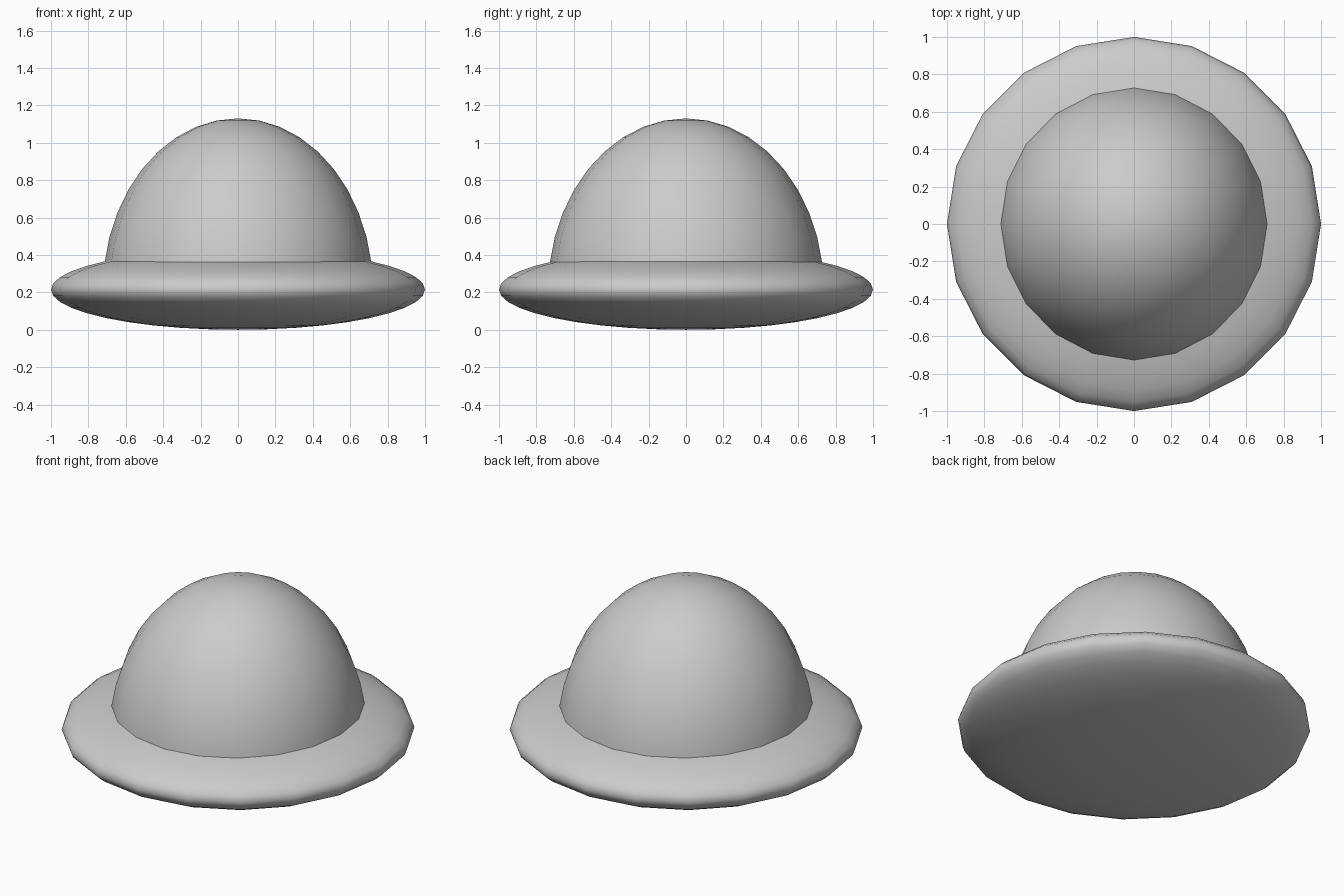
import bpy, bmesh

if "Cube" in bpy.data.objects:
    bpy.data.objects.remove(bpy.data.objects["Cube"])


def ellipsoid(name, centre_z, radii, upper_half=False):
    bm = bmesh.new()
    bmesh.ops.create_uvsphere(bm, u_segments=20, v_segments=20, radius=1)
    if upper_half:
        low = [v for v in bm.verts if v.co.z < -0.01]
        bmesh.ops.delete(bm, geom=low, context='VERTS')
    bmesh.ops.scale(bm, vec=radii, verts=bm.verts)
    for f in bm.faces:
        f.smooth = True
    mesh = bpy.data.meshes.new(name)
    bm.to_mesh(mesh)
    bm.free()
    obj = bpy.data.objects.new(name, mesh)
    obj.location.z = centre_z
    bpy.context.collection.objects.link(obj)
    return obj


# Flattened rounded brim
ellipsoid("brim", 0.215, (1.0, 1.0, 0.215))

# Tall dome rising out of the brim, slightly deeper than wide
ellipsoid("crown", 0.21, (0.723, 0.738, 0.92), upper_half=True)
